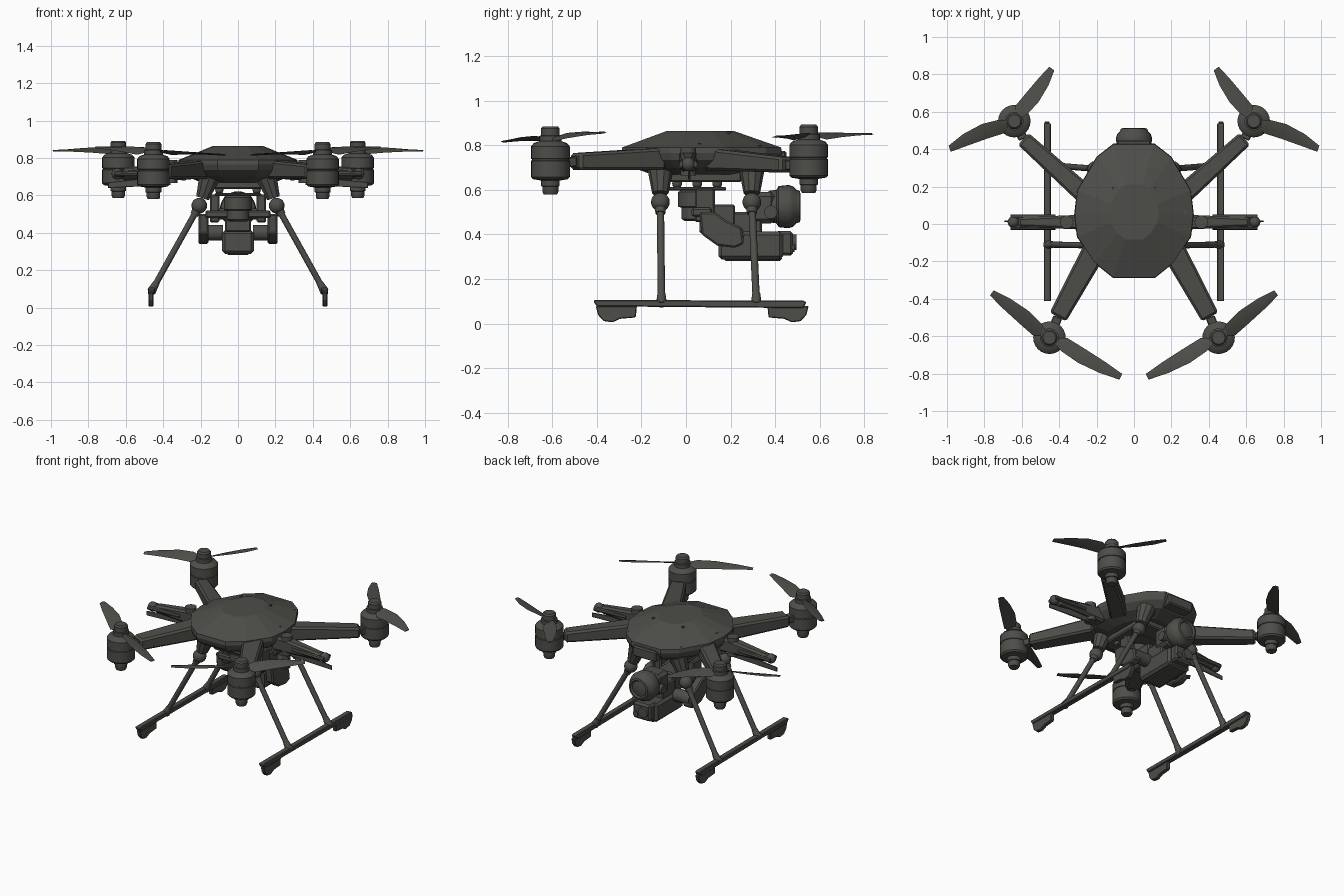
import bpy, bmesh, math
from mathutils import Matrix, Vector

cube = bpy.data.objects.get("Cube")
if cube:
    bpy.data.objects.remove(cube, do_unlink=True)

COLOR = (0.075, 0.075, 0.067, 1)
MAT = bpy.data.materials.new("dark olive grey")
MAT.use_nodes = True
MAT.diffuse_color = COLOR
MAT.node_tree.nodes["Principled BSDF"].inputs["Base Color"].default_value = COLOR


def finish(name, bm, smooth=True, bevel=0):
    bmesh.ops.recalc_face_normals(bm, faces=bm.faces)
    mesh = bpy.data.meshes.new(name)
    bm.to_mesh(mesh)
    bm.free()
    mesh.materials.append(MAT)
    ob = bpy.data.objects.new(name, mesh)
    bpy.context.scene.collection.objects.link(ob)
    if smooth:
        bpy.ops.object.select_all(action='DESELECT')
        ob.select_set(True)
        bpy.context.view_layer.objects.active = ob
        bpy.ops.object.shade_smooth_by_angle(angle=math.radians(35))
    if bevel:
        mod = ob.modifiers.new("bevel", 'BEVEL')
        mod.width = bevel
        mod.segments = 1
    return ob


def loft(name, rings, smooth=False, bevel=0):
    """Skin a list of equal-length closed rings and cap both ends."""
    bm = bmesh.new()
    rows = [[bm.verts.new(p) for p in ring] for ring in rings]
    n = len(rows[0])
    for a, b in zip(rows, rows[1:]):
        for i in range(n):
            bm.faces.new((a[i], a[(i + 1) % n], b[(i + 1) % n], b[i]))
    bm.faces.new(rows[0])
    bm.faces.new(rows[-1])
    return finish(name, bm, smooth, bevel)


def box(name, center, size, bevel=0.008):
    bm = bmesh.new()
    bmesh.ops.create_cube(bm, size=1, matrix=Matrix.Translation(center) @ Matrix.Diagonal((*size, 1)))
    return finish(name, bm, False, bevel)


def lathe(name, start, axis, profile, sides=24):
    """Turn (distance along axis, radius) pairs around an axis."""
    rot = Vector(axis).to_track_quat('Z', 'Y')
    rings = []
    for d, r in profile:
        rings.append([Vector(start) + rot @ Vector((r * math.cos(t), r * math.sin(t), d))
                      for t in (math.tau * i / sides for i in range(sides))])
    return loft(name, rings, True)


def rod(name, p, q, r0, r1=None, sides=14):
    d = Vector(q) - Vector(p)
    return lathe(name, p, d, [(0, r0), (d.length, r0 if r1 is None else r1)], sides)


def ball(name, center, r):
    bm = bmesh.new()
    bmesh.ops.create_uvsphere(bm, u_segments=16, v_segments=10, radius=r, matrix=Matrix.Translation(center))
    return finish(name, bm)


def beam(name, p, q, size0, size1, bevel=0.012):
    """Tapered rectangular beam; each size is (width, height)."""
    p, q = Vector(p), Vector(q)
    side = (q - p).cross(Vector((0, 0, 1))).normalized()
    up = Vector((0, 0, 1))
    rings = [[c + side * w * a / 2 + up * h * b / 2 for a, b in ((-1, -1), (1, -1), (1, 1), (-1, 1))]
             for c, (w, h) in ((p, size0), (q, size1))]
    return loft(name, rings, False, bevel)


def side_plate(name, outline, x, width, bevel=0.008):
    """Extrude a (y, z) outline across x."""
    return loft(name, [[(x + s * width / 2, y, z) for y, z in outline] for s in (-1, 1)], False, bevel)


# Faceted body shell
half = [(.11, -.29), (.21, -.21), (.305, -.07), (.32, .05), (.305, .18), (.2, .36), (.11, .43)]
outline = half + [(-x, y) for x, y in reversed(half)]
levels = [(.67, .62), (.7, .85), (.735, .97), (.765, 1), (.79, .99), (.865, .41)]
loft("body_shell", [[(x * s, .06 + (y - .06) * s, z) for x, y in outline] for z, s in levels])
box("belly_tray", (0, .06, .66), (.3, .38, .05))
box("rear_socket", (0, .41, .74), (.18, .08, .07))

# Shell screws
for s in (-1, 1):
    for x, y, z in ((.19, .33, .79), (.11, .19, .853), (.27, .06, .801), (.19, -.17, .793)):
        rod("shell_screw", (s * x, y, z - .01), (s * x, y, z + .008), .009, sides=8)


def blade(name, hub, angle, length, bend, tilt, spin):
    """Thin twisted blade from (length fraction, trailing, leading, pitch) stations."""
    stations = ((.08, -.014, .014, .3), (.2, -.042, .035, .42), (.45, -.033, .05, .28),
                (.75, -.02, .046, .16), (1, -.004, .03, .08))
    u = Vector((math.cos(angle), math.sin(angle), 0))
    n = Vector((-u.y, u.x, 0)) * spin
    rings = []
    for f, lo, hi, pitch in stations:
        ring = []
        for w, t in ((lo, 0), ((lo + hi) / 2, -.004), (hi, 0), ((lo + hi) / 2, .005)):
            v = u * f * length + n * (w + bend * f * f)
            v.z = t + w * pitch + v.y * tilt
            ring.append(Vector(hub) + v)
        rings.append(ring)
    loft(name, rings, True)


# Motors, arms and propellers, mirrored left and right
motor_profile = [(0, .03), (.012, .036), (.035, .036), (.037, .042), (.062, .042), (.068, .078), (.078, .087),
                 (.15, .087), (.152, .083), (.158, .083), (.16, .087), (.215, .087), (.23, .074),
                 (.238, .05), (.262, .05), (.264, .042), (.295, .042), (.305, .034)]
corners = [
    ("front", (.452, -.608, .58), (.2, -.12, .738), (.407, -.497, .727), (.13, .1), (.1, .075), .09,
     ((36, .39, .0), (207, .435, .0))),
    ("rear", (.64, .55, .587), (.22, .12, .738), (.592, .455, .712), (.11, .1), (.085, .07), .03,
     ((125, .345, -.01), (-19, .375, -.04))),
]
for s, side in ((1, "left"), (-1, "right")):
    for end, motor, root, tip, size0, size1, tilt, blades in corners:
        label = end + "_" + side
        flip = lambda p: (p[0] * s, p[1], p[2])
        m = flip(motor)
        lathe(label + "_motor", m, (0, 0, 1), motor_profile)
        beam(label + "_arm", flip(root), flip(tip), size0, size1)
        beam(label + "_arm_link", flip(tip), (m[0], m[1], tip[2] - .01), (.05, .045), (.05, .045), .005)
        for deg, length, bend in blades:
            a = math.radians(deg if s > 0 else 180 - deg)
            blade(label + "_blade", (m[0], m[1], m[2] + .254), a, length, bend, tilt, s)

    # Folded middle arm with its clip and stowed blade
    beam(side + "_middle_arm", (s * .27, .01, .73), (s * .62, .01, .715), (.08, .1), (.05, .05))
    rod(side + "_middle_hinge", (s * .36, .01, .665), (s * .36, .01, .79), .036)
    for y in (-.018, .038):
        rod(side + "_middle_clip", (s * .42, y, .72), (s * .66, y, .715), .014, sides=8)
    ball(side + "_middle_tip", (s * .645, .01, .715), .031)
    beam(side + "_stowed_blade", (s * .36, .015, .68), (s * .695, .015, .655), (.012, .05), (.006, .03), .002)

    # Landing gear
    for end, y, foot_y in (("front", -.115, -.11), ("rear", .295, .315)):
        label = end + "_" + side
        knee, foot = (s * .207, y, .545), (s * .452, foot_y, .105)
        rod(label + "_leg_mount", (s * .15, y, .705), (s * .19, y, .585), .06, .037, 10)
        ball(label + "_leg_joint", knee, .042)
        rod(label + "_leg_collar", knee, (s * .235, y, .495), .03, .022)
        rod(label + "_leg", knee, foot, .0165)
        rod(label + "_leg_cuff", (s * .435, foot_y, .135), (s * .464, foot_y, .085), .018, .025)
    skid = [(-.415, .1), (-.4, .078), (.525, .07), (.54, .095), (.53, .103), (-.41, .107)]
    side_plate(side + "_skid", skid, s * .463, .038)
    for end, mid, d in (("front", -.31, 1), ("rear", .455, -1)):
        foot = [(-.095, .08), (-.085, .04), (-.06, .012), (-.02, .006), (.015, .022), (.085, .028), (.09, .08)]
        side_plate(end + "_" + side + "_foot", [(mid + d * y, z) for y, z in foot], s * .465, .026, .004)

    # Camera yoke
    box(side + "_yoke_drop", (s * .125, .085, .53), (.05, .09, .15))
    yoke = [(.06, .5), (.13, .5), (.17, .47), (.25, .43), (.26, .36), (.22, .34), (.14, .35), (.07, .4)]
    side_plate(side + "_yoke", yoke, s * .185, .055)
    rod(side + "_tilt_motor", (s * .08, .22, .4), (s * .2, .22, .4), .042, sides=18)
    for y in (-.04, .05, .14):
        ball(side + "_damper", (s * .1, y, .628), .022)

# Gimbal suspension under the belly
for z, w in ((.65, .24), (.605, .25)):
    box("damper_plate", (0, .05, z), (w, .26, .014), .004)
lathe("yaw_motor", (0, .04, .46), (0, 0, 1), [(0, .045), (.01, .06), (.06, .06), (.065, .075), (.13, .075), (.15, .05)])
box("yoke_bridge", (0, .07, .5), (.35, .09, .04))
box("yoke_core", (0, .14, .47), (.14, .16, .13))

# Lower camera housing with its small lenses
box("lower_camera", (0, .29, .35), (.17, .29, .125), .015)
box("lower_camera_front", (0, .44, .36), (.13, .08, .11), .012)
box("lower_camera_base", (0, .3, .292), (.12, .26, .02))
rod("lower_lens", (-.02, .46, .365), (-.02, .495, .365), .038, .034, 20)
rod("lower_side_lens", (.04, .46, .34), (.04, .487, .34), .018)

# Upper zoom camera
box("camera_bracket", (0, .26, .45), (.13, .16, .1))
box("zoom_camera_body", (0, .34, .52), (.15, .12, .14), .02)
lathe("zoom_lens", (0, .37, .525), (0, 1, 0),
      [(0, .07), (.035, .075), (.045, .092), (.09, .097), (.11, .09), (.125, .075), (.14, .07),
       (.143, .058), (.132, .05), (.14, .02)], 28)
rod("zoom_lens_knob", (-.1, .38, .5), (.1, .38, .5), .03)
